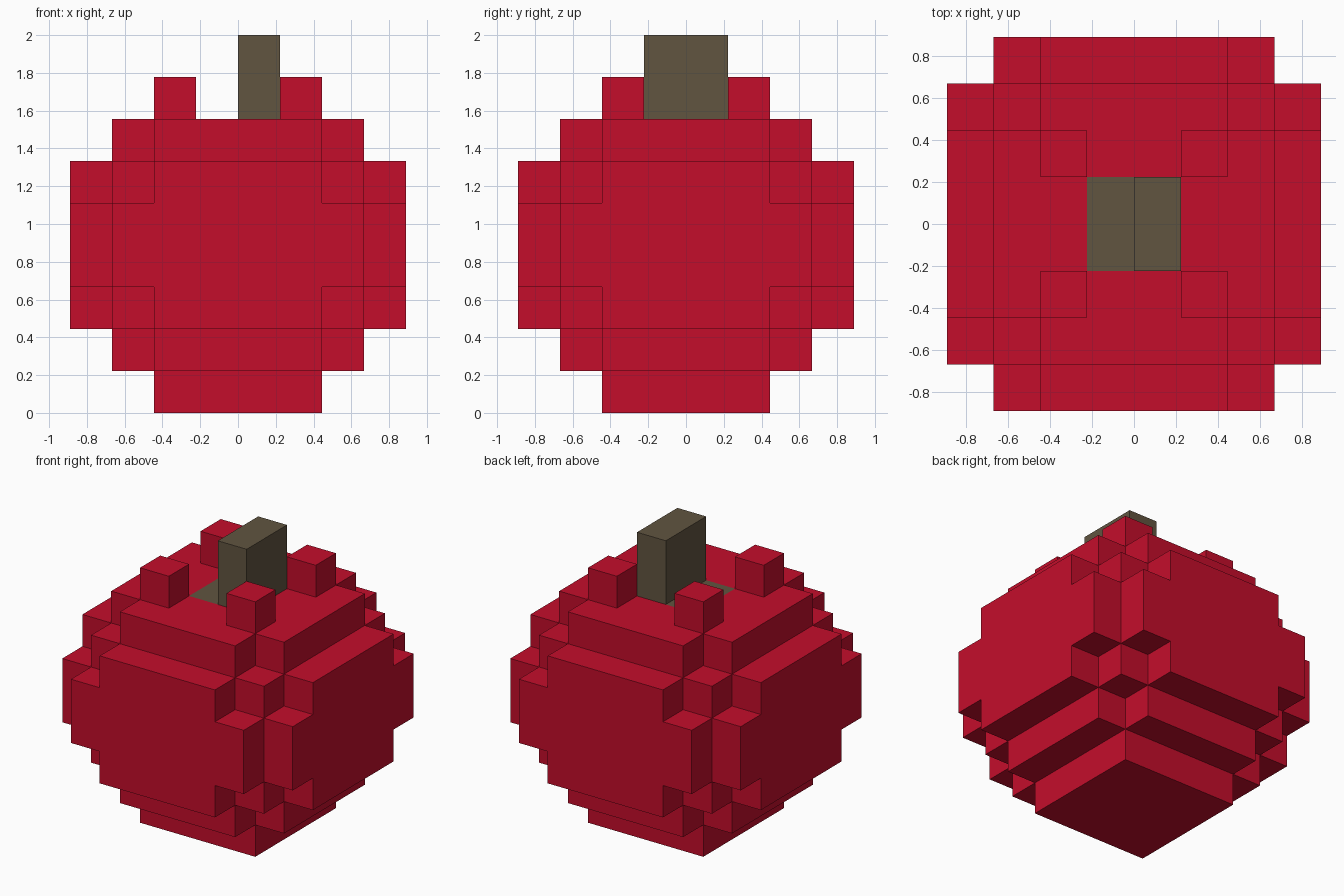
import bpy
import bmesh
from mathutils import Vector

cube = bpy.data.objects.get("Cube")
if cube:
    bpy.data.objects.remove(cube, do_unlink=True)

U = 2 / 9  # size of one block


def material(name, color):
    mat = bpy.data.materials.new(name)
    mat.use_nodes = True
    mat.diffuse_color = color
    bsdf = mat.node_tree.nodes["Principled BSDF"]
    bsdf.inputs["Base Color"].default_value = color
    bsdf.inputs["Roughness"].default_value = 0.9
    return mat


def block(x0, x1, y0, y1, z0, z1):
    """All grid cells inside a box given in block units."""
    return {(x, y, z) for x in range(x0, x1)
            for y in range(y0, y1) for z in range(z0, z1)}


def build(name, cells, solid, mat):
    """Make one mesh from the cell sides that no other block covers."""
    bm = bmesh.new()
    for cell in sorted(cells):
        center = Vector(cell) + Vector((0.5, 0.5, 0.5))
        for axis in range(3):
            for sign in (-1, 1):
                n = Vector((0, 0, 0))
                n[axis] = sign
                if tuple(int(c + d) for c, d in zip(cell, n)) in solid:
                    continue
                a = Vector((0, 0, 0))
                a[(axis + 1) % 3] = 0.5
                b = n.cross(a)
                corners = (-a - b, a - b, a + b, b - a)
                bm.faces.new([bm.verts.new((center + n / 2 + c) * U)
                              for c in corners])
    bmesh.ops.remove_doubles(bm, verts=bm.verts, dist=0.001)
    mesh = bpy.data.meshes.new(name)
    bm.to_mesh(mesh)
    bm.free()
    mesh.materials.append(mat)
    obj = bpy.data.objects.new(name, mesh)
    bpy.context.collection.objects.link(obj)
    return obj


red = material("fruit red", (0.552, 0.004, 0.024, 1))
brown = material("stem brown", (0.119, 0.089, 0.051, 1))

# Stem: upright slab on a square root set flush into the fruit
stem = block(0, 1, -1, 1, 7, 9) | block(-1, 1, -1, 1, 6, 7)

# Rounded fruit: overlapping boxes by half width, half depth, half height
fruit = set()
for hx, hy, hz in ((4, 3, 1), (3, 4, 1), (4, 2, 2), (2, 4, 2),
                   (3, 3, 2), (3, 2, 3), (2, 3, 3)):
    fruit |= block(-hx, hx, -hy, hy, 4 - hz, 4 + hz)

# Flat foot and four corner bumps around the stem
fruit |= block(-2, 2, -2, 2, 0, 1)
for x in (-2, 1):
    for y in (-2, 1):
        fruit |= block(x, x + 1, y, y + 1, 7, 8)
fruit -= stem

everything = fruit | stem
build("fruit_body", fruit, everything, red)
build("stem", stem, everything, brown)
